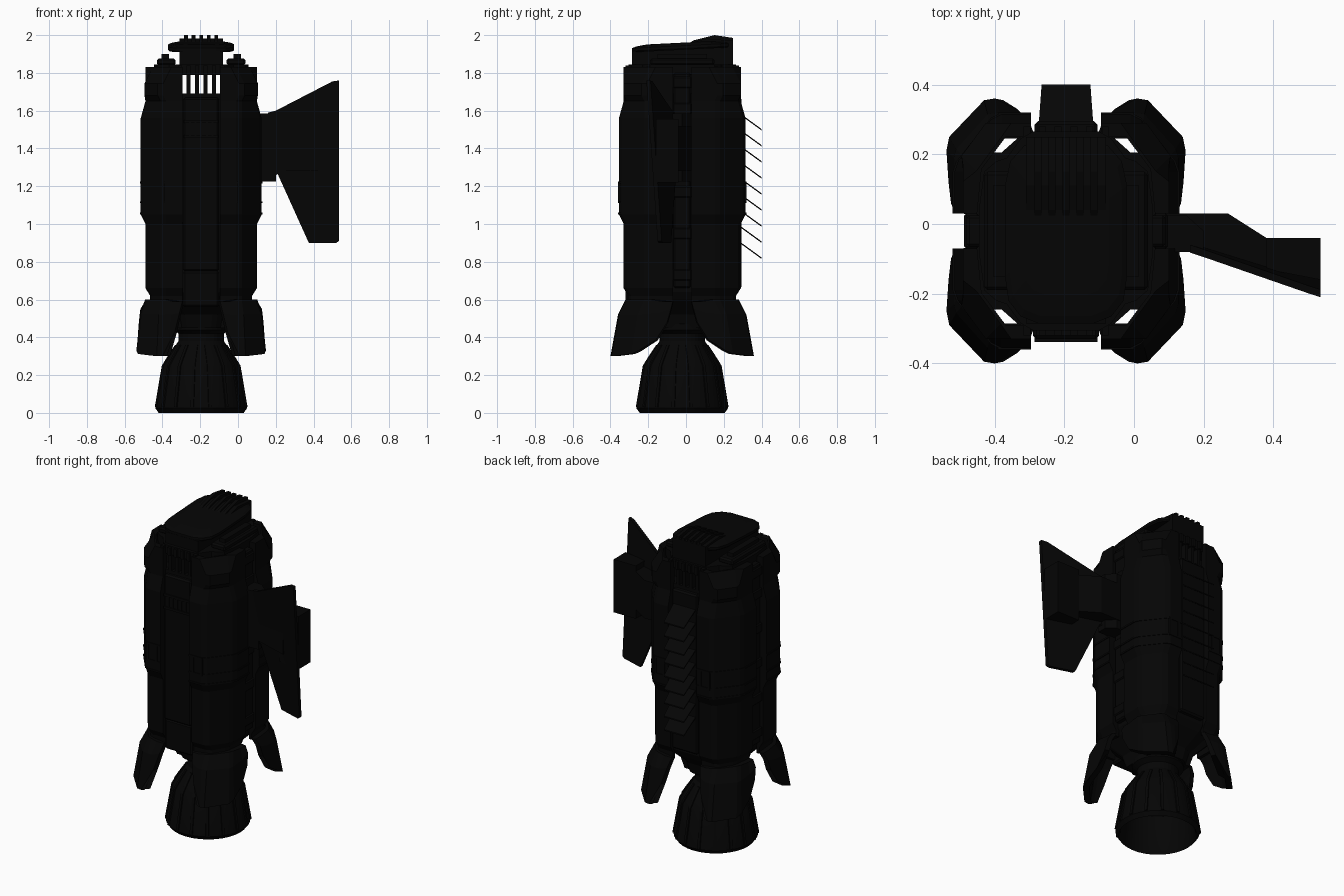
import bpy, bmesh, math

CX, CY = -0.195, -0.02          # axis of the main body
black = bpy.data.materials.new("black")
black.diffuse_color = (0.0015, 0.0015, 0.0015, 1)


def finish(name, bm):
    bmesh.ops.recalc_face_normals(bm, faces=bm.faces)
    me = bpy.data.meshes.new(name)
    bm.to_mesh(me)
    bm.free()
    ob = bpy.data.objects.new(name, me)
    bpy.context.collection.objects.link(ob)
    me.materials.append(black)
    return ob


def loft(name, rings, close=False, centre=True):
    """Skin closed rings of 3D points; cap the ends or close into a tube."""
    bm = bmesh.new()
    ox, oy = (CX, CY) if centre else (0, 0)
    rows = [[bm.verts.new((x + ox, y + oy, z)) for x, y, z in r] for r in rings]
    n = len(rows[0])
    pairs = list(zip(rows, rows[1:])) + ([(rows[-1], rows[0])] if close else [])
    for a, b in pairs:
        for i in range(n):
            j = (i + 1) % n
            bm.faces.new((a[i], a[j], b[j], b[i]))
    if not close:
        bm.faces.new(rows[0])
        bm.faces.new(rows[-1])
    return finish(name, bm)


def prism_z(name, pts, z0, z1, centre=True):
    return loft(name, [[(x, y, z) for x, y in pts] for z in (z0, z1)], centre=centre)


def prism_x(name, pts, x0, x1):
    return loft(name, [[(x, y, z) for y, z in pts] for x in (x0, x1)])


def box(name, x0, x1, y0, y1, z0, z1, bevel=0.0):
    ob = prism_z(name, [(x0, y0), (x1, y0), (x1, y1), (x0, y1)], z0, z1)
    if bevel:
        m = ob.modifiers.new("bevel", 'BEVEL')
        m.width, m.segments = bevel, 1
    return ob


def four(pts):
    """Mirror a quarter outline into a full one."""
    q = list(pts)
    r = q[::-1]
    return (q + [(-x, y) for x, y in r] + [(-x, -y) for x, y in q]
            + [(x, -y) for x, y in r])


CORNERS = [(sx, sy) for sx in (-1, 1) for sy in (-1, 1)]

# Core hull with notched corners, vent storey and roof
core = four([(0.255, 0.06), (0.25, 0.2), (0.24, 0.225), (0.185, 0.225), (0.14, 0.265), (0.095, 0.285)])
roof = four([(0.25, 0.06), (0.235, 0.17), (0.2, 0.2), (0.17, 0.21), (0.13, 0.265), (0.095, 0.285)])
prism_z("core_hull", core, 0.64, 1.6)
prism_z("core_collar", roof, 1.6, 1.69)
prism_z("core_roof", roof, 1.79, 1.845)
loft("core_bottom", [[(x * s, y * s, z) for x, y in core]
                     for s, z in ((0.55, 0.45), (0.62, 0.52), (0.92, 0.6), (1, 0.64))])
for s in (-1, 1):
    box("vent_cheek", s * 0.108, s * 0.2, -0.2, 0.2, 1.69, 1.79)
    for i in range(4):
        x = -0.0675 + i * 0.045
        box("vent_bar", x - 0.01, x + 0.01, s * 0.25, s * 0.285, 1.69, 1.79)
    for i in range(6):
        x = -0.1125 + i * 0.045
        box("vent_rib", x - 0.01, x + 0.01, s * 0.27, s * 0.3, 1.79, 1.84)


# Corner armour shells
def pod_ring(sx, sy, z, o, cut=0.0, t=0.04):
    c = cut * 0.45
    outer = [(0.295 + o, 0.05), (0.295 + o, 0.17 - cut), (0.285 + o - cut, 0.2 - cut),
             (0.215 - cut, 0.295 + o - cut), (0.185 - cut, 0.31 + o), (0.1, 0.31 + o)]
    inner = [(0.1, 0.31 - t), (0.185 - c, 0.31 - t), (0.255 - c, 0.19 - c), (0.295 - t, 0.05)]
    return [(sx * x, sy * y, z) for x, y in outer + inner]


for sx, sy in CORNERS:
    prof = [(0.62, -0.025, 0), (0.66, 0, 0), (1.0, 0, 0), (1.05, 0.025, 0), (1.56, 0.025, 0),
            (1.65, 0, 0), (1.68, 0, -0.015), (1.745, 0, -0.015), (1.83, 0, 0.028)]
    loft("corner_armour", [pod_ring(sx, sy, *p) for p in prof])
    # raised bands and frames on the shells
    for z0, z1 in ((1.05, 1.06), (1.11, 1.12), (1.215, 1.225)):
        loft("armour_band", [pod_ring(sx, sy, z, 0.03) for z in (z0, z1)])
    for x in (0.12, 0.18):
        box("frame_post", sx * x, sx * (x + 0.015), sy * 0.32, sy * 0.34, 1.11, 1.225)
    # flared stabiliser skirts
    low = [(0.33, 0.08, 0.48), (0.337, 0.14, 0.385), (0.343, 0.23, 0.33), (0.335, 0.27, 0.312),
           (0.235, 0.375, 0.3), (0.205, 0.38, 0.3), (0.18, 0.375, 0.305), (0.14, 0.35, 0.43)]
    mid = [(0.322, 0.06, 0.55), (0.322, 0.12, 0.53), (0.322, 0.21, 0.52), (0.315, 0.235, 0.52),
           (0.225, 0.335, 0.52), (0.19, 0.34, 0.52), (0.16, 0.34, 0.52), (0.115, 0.325, 0.53)]
    top = [(0.297, 0.05, 0.59), (0.297, 0.1, 0.59), (0.297, 0.17, 0.6), (0.285, 0.2, 0.6),
           (0.215, 0.29, 0.6), (0.19, 0.3, 0.6), (0.15, 0.3, 0.59), (0.1, 0.3, 0.59)]
    rings = []
    for r in (low, mid, top):
        full = r + [(x * 0.91, y * 0.92, z) for x, y, z in r[::-1]]
        rings.append([(sx * x, sy * y, z) for x, y, z in full])
    loft("stabiliser_skirt", rings)
    loft("skirt_hinge", [pod_ring(sx, sy, z, -0.025, 0, 0.045) for z in (0.58, 0.63)])

# Front panel with hatch and slot frame
box("front_panel", -0.095, 0.095, -0.31, -0.27, 0.75, 1.67, 0.01)
box("front_hatch", -0.095, 0.095, -0.3, -0.2, 0.56, 0.75, 0.01)
for z in (1.455, 1.535):
    box("slot_frame", -0.09, 0.09, -0.318, -0.3, z, z + 0.015)
for i in range(5):
    x = -0.06 + i * 0.03
    box("slot_bar", x - 0.005, x + 0.005, -0.315, -0.3, 1.47, 1.535)

# Back panel with sloping louvres
box("back_panel", -0.09, 0.09, 0.26, 0.315, 0.66, 1.67, 0.01)
for i in range(9):
    z = 1.575 - i * 0.085
    loft("back_louvre", [[(w * s, y, z + dz + h) for s, h in ((-1, 0), (1, 0), (1, 0.008), (-1, 0.008))]
                         for y, w, dz in ((0.31, 0.078, 0), (0.42, 0.07, -0.08))])

# Side spines with clasps
for s in (-1, 1):
    box("side_spine", s * 0.24, s * 0.285, -0.045, 0.045, 0.66, 1.8, 0.008)
    for z in (0.7, 0.92, 1.14, 1.36, 1.58, 1.72):
        box("spine_clasp", s * 0.25, s * 0.292, -0.05, 0.05, z, z + 0.06, 0.006)

# Sloped cap, rounded overhanging brim and cooling ribs
prism_x("cap_block", [(-0.265, 1.83), (-0.265, 1.915), (-0.1, 1.94), (0.03, 1.955),
                      (0.13, 1.982), (0.27, 1.97), (0.27, 1.83)], -0.115, 0.115)
brim = [(0.08, -0.265), (0.13, -0.245), (0.165, -0.2), (0.175, -0.13), (0.175, 0.13),
        (0.16, 0.2), (0.12, 0.245)]
brim = brim + [(-x, y) for x, y in brim[::-1]]
loft("cap_brim", [[(x * k, y * k, z + 0.05 * y * k) for x, y in brim]
                  for k, z in ((0.97, 1.922), (1, 1.929), (1, 1.944), (0.92, 1.952), (0.7, 1.96))])
for i in range(5):
    x = -0.08 + i * 0.04
    prism_x("cap_rib", [(0.01, 1.94), (0.06, 1.972), (0.17, 2.0), (0.27, 1.985), (0.27, 1.84), (0.2, 1.84)],
            x - 0.01, x + 0.01)
for s in (-1, 1):
    box("roof_pad", s * 0.135, s * 0.235, -0.17, 0.17, 1.84, 1.877, 0.01)
    box("roof_lug", s * 0.17, s * 0.21, -0.13, 0.13, 1.87, 1.9)

# Engine neck and hollow ribbed nozzle
SEG = 32


def circle(r, z):
    return [(r * math.cos(2 * math.pi * i / SEG), r * math.sin(2 * math.pi * i / SEG), z) for i in range(SEG)]


loft("engine_neck", [circle(r, z) for r, z in ((0.12, 0.36), (0.12, 0.42), (0.15, 0.44), (0.15, 0.47),
                                               (0.135, 0.48), (0.135, 0.62))])
nozzle = loft("nozzle", [circle(r, z) for r, z in (
    (0.225, 0), (0.243, 0.025), (0.205, 0.25), (0.18, 0.29), (0.12, 0.38), (0.05, 0.38),
    (0.05, 0.34), (0.11, 0.32), (0.19, 0.23), (0.215, 0.02))], close=True)
for p in nozzle.data.polygons:
    p.use_smooth = True
nozzle.data.set_sharp_from_angle(angle=math.radians(25))
for i in range(16):
    a = 2 * math.pi * (i + 0.5) / 16
    ca, sa = math.cos(a), math.sin(a)
    loft("nozzle_rib", [[((r + d) * ca - w * sa, (r + d) * sa + w * ca, z)
                         for d, w in ((-0.01, -0.01), (0.007, -0.008), (0.007, 0.008), (-0.01, 0.01))]
                        for r, z in ((0.242, 0.03), (0.204, 0.25), (0.179, 0.29), (0.132, 0.36))])

# Side arm with outer pod
arm = [(0.05, 0.03), (0.27, 0.03), (0.38, -0.04), (0.42, -0.04), (0.42, -0.15), (0.2, -0.08), (0.05, -0.07)]
prism_z("wing_arm", arm, 1.28, 1.52, centre=False)
prism_z("arm_pod", [(0.38, -0.04), (0.535, -0.04), (0.535, -0.16), (0.38, -0.13)], 1.22, 1.555, centre=False)
prism_z("arm_root", [(0.08, 0.025), (0.15, 0.025), (0.2, -0.02), (0.2, -0.08), (0.08, -0.08)],
        1.225, 1.585, centre=False)

# Tall swept blade, leaning back towards its foot
outline = [(0.16, 1.59), (0.2, 1.6), (0.5, 1.755), (0.535, 1.76), (0.535, 0.91), (0.52, 0.9),
           (0.375, 0.9), (0.21, 1.265), (0.16, 1.225)]
loft("blade", [[(x, -0.21 - 0.31 * (x - 0.535) + 0.07 * (1.76 - z) + t, z) for x, z in outline]
               for t in (0, 0.022)], centre=False)
